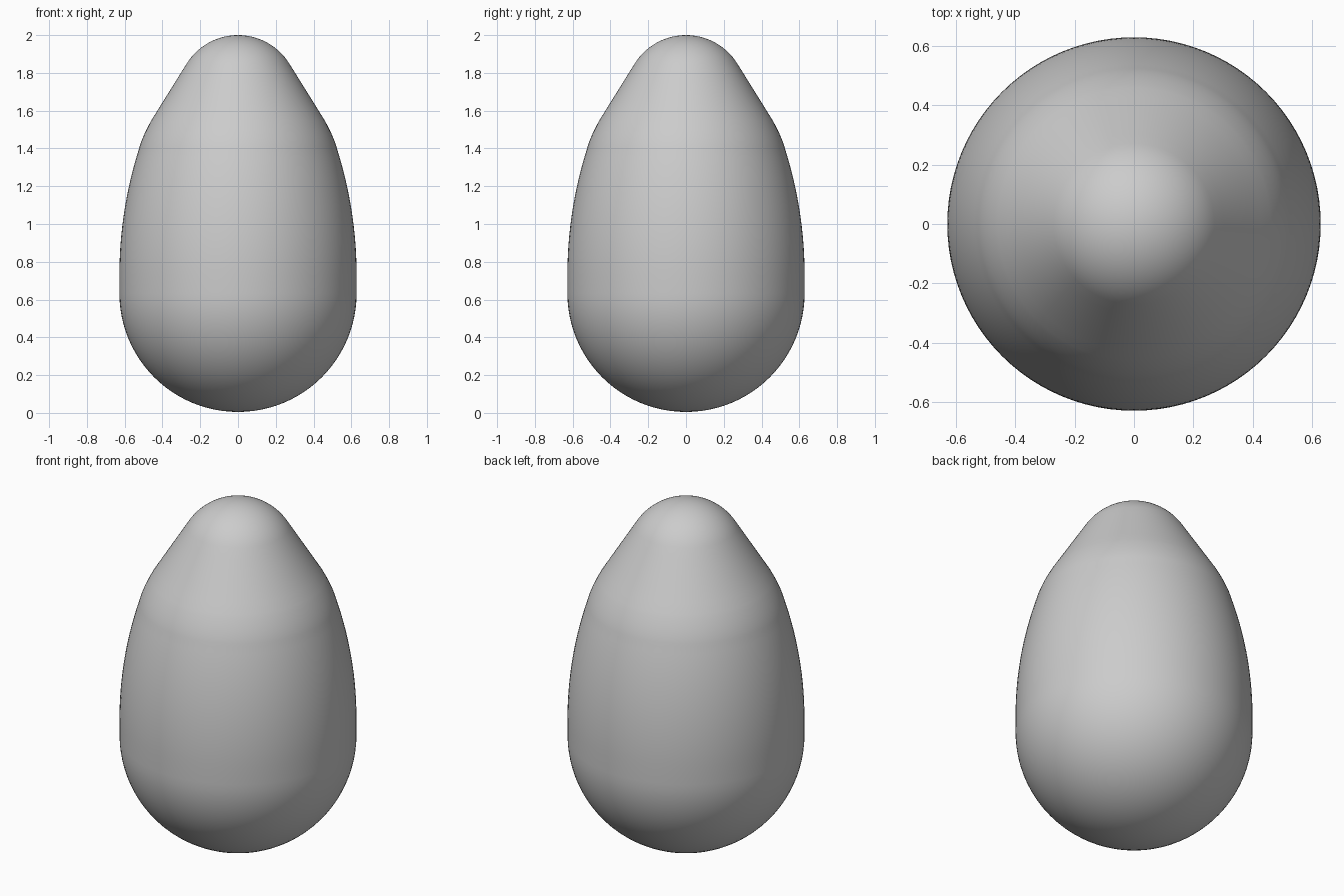
import bpy, bmesh, math

if "Cube" in bpy.data.objects:
    bpy.data.objects.remove(bpy.data.objects["Cube"])

# Half profile (radius, height), bottom to top
profile = []

# Rounded base
R = 0.628
for i in range(25):
    a = math.pi / 2 * i / 24
    profile.append((R * math.sin(a), 0.005 + R * (1 - math.cos(a))))

# Gently tapering body
for i in range(19):
    z = 0.73 + (1.39 - 0.73) * i / 18
    profile.append((R - 2.2 + math.sqrt(2.2 ** 2 - (z - 0.73) ** 2), z))

# Soft shoulder: quadratic blend from the body into the cone
p0, p1, p2 = profile[-1], (0.508, 1.462), (0.458, 1.55)
for i in range(1, 9):
    t = i / 8
    profile.append(tuple((1 - t) ** 2 * a + 2 * t * (1 - t) * b + t * t * c
                         for a, b, c in zip(p0, p1, p2)))

# Straight cone up to the spherical tip
cap, slope = 0.32, 0.63
centre = 2.0 - cap
start = math.atan(slope)
end = (cap * math.cos(start), centre + cap * math.sin(start))
for i in range(1, 6):
    t = i / 6
    profile.append((p2[0] + (end[0] - p2[0]) * t, p2[1] + (end[1] - p2[1]) * t))
for i in range(17):
    a = start + (math.pi / 2 - start) * i / 16
    profile.append((cap * math.cos(a), centre + cap * math.sin(a)))
profile[-1] = (0.0, 2.0)

# Revolve the profile
bm = bmesh.new()
verts = [bm.verts.new((r, 0, z)) for r, z in profile]
edges = [bm.edges.new(pair) for pair in zip(verts, verts[1:])]
bmesh.ops.spin(bm, geom=verts + edges, cent=(0, 0, 0), axis=(0, 0, 1),
               angle=2 * math.pi, steps=96, use_merge=False)
bmesh.ops.remove_doubles(bm, verts=bm.verts[:], dist=0.0005)
bmesh.ops.recalc_face_normals(bm, faces=bm.faces[:])
for f in bm.faces:
    f.smooth = True
mesh = bpy.data.meshes.new("egg_body")
bm.to_mesh(mesh)
bm.free()
bpy.context.collection.objects.link(bpy.data.objects.new("egg_body", mesh))
